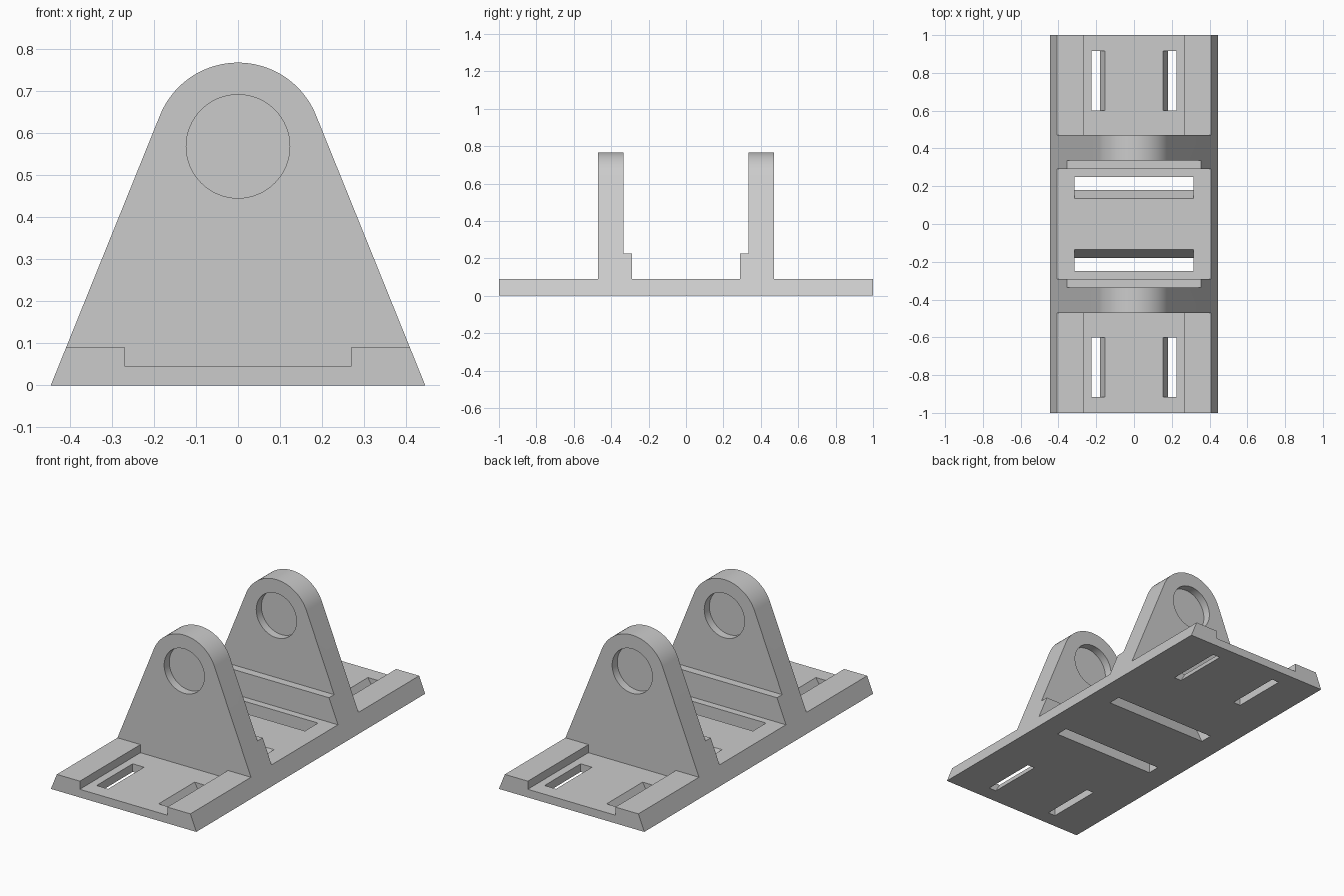
import bpy, bmesh
from math import sin, cos, pi, atan2
from mathutils import Vector

if "Cube" in bpy.data.objects:
    bpy.data.objects.remove(bpy.data.objects["Cube"])

BASE_TOP, POCKET_FLOOR = 0.09, 0.045
OUTER, INNER, LEDGE = 0.47, 0.335, 0.29      # bracket faces along y
HOLE_Z, HOLE_R, WEB = 0.568, 0.123, 0.045

grey = bpy.data.materials.new("light grey plastic")
grey.use_nodes = True
grey.diffuse_color = (0.6, 0.6, 0.6, 1)
grey.node_tree.nodes["Principled BSDF"].inputs["Base Color"].default_value = (0.6, 0.6, 0.6, 1)


def prism(name, profile, axis, start, end):
    """Extrude a closed (horizontal, z) profile along the x or y axis."""
    def place(h, z, d):
        return Vector((h, d, z)) if axis == "y" else Vector((d, h, z))
    bm = bmesh.new()
    face = bm.faces.new([bm.verts.new(place(h, z, start)) for h, z in profile])
    grown = bmesh.ops.extrude_face_region(bm, geom=[face])["geom"]
    bmesh.ops.translate(bm, verts=[v for v in grown if isinstance(v, bmesh.types.BMVert)],
                        vec=place(0, 0, end - start))
    bmesh.ops.recalc_face_normals(bm, faces=bm.faces)
    mesh = bpy.data.meshes.new(name)
    bm.to_mesh(mesh)
    bm.free()
    obj = bpy.data.objects.new(name, mesh)
    bpy.context.collection.objects.link(obj)
    return obj


def arc(radius, height, first, last, steps):
    return [(radius * cos(first + (last - first) * i / steps),
             height + radius * sin(first + (last - first) * i / steps))
            for i in range(steps + 1)]


def mirrored(half):
    """Complete a symmetric profile from its +side points."""
    return half + [(-h, z) for h, z in reversed(half)]


# Full-length body: sloping sides with a rounded crown
tilt = atan2(0.26, 0.64)
body = prism("bearing_mount", [(-0.445, 0), (0.445, 0)]
             + arc(0.2, 0.567, tilt, pi - tilt, 40), "y", -1, 1)

# Space between the brackets, with a ledge at each foot
cutters = [prism("middle_gap", mirrored([(LEDGE, BASE_TOP), (LEDGE, 0.225),
                                         (INNER, 0.225), (INNER, 1)]), "x", -0.6, 0.6)]

for s in (-1, 1):
    # Space above each end plate, with its sunken channel
    cutters.append(prism("end_gap", mirrored([(0.268, POCKET_FLOOR), (0.268, BASE_TOP),
                                              (0.6, BASE_TOP), (0.6, 1)]),
                         "y", s * OUTER, s * 1.1))
    # Cross slots in the middle plate, inner wall sloping
    cutters.append(prism("cross_slot", [(s * 0.185, -0.01), (s * 0.25, -0.01),
                                        (s * 0.25, 0.1), (s * 0.13, 0.1)], "x", -0.315, 0.315))
    # Lengthwise slots in the end plates
    for side in (-1, 1):
        cutters.append(prism("end_slot", [(side * 0.186, -0.01), (side * 0.225, -0.01),
                                          (side * 0.225, 0.055), (side * 0.149, 0.055)],
                             "y", s * 0.6, s * 0.915))
    # Round recesses on both faces of the bracket, leaving a thin web
    circle = arc(HOLE_R, HOLE_Z, 0, 2 * pi, 64)[:-1]
    cutters.append(prism("outer_recess", circle, "y", s * (OUTER - WEB), s * (OUTER + 0.05)))
    cutters.append(prism("inner_recess", circle, "y", s * (INNER - 0.05), s * (INNER + WEB)))

# Cut everything out of the body
bpy.ops.object.select_all(action="DESELECT")
bpy.context.view_layer.objects.active = body
body.select_set(True)
for cutter in cutters:
    cutter.hide_render = True
    mod = body.modifiers.new("cut", "BOOLEAN")
    mod.operation, mod.solver, mod.object = "DIFFERENCE", "EXACT", cutter
    bpy.ops.object.modifier_apply(modifier=mod.name)
    bpy.data.objects.remove(cutter)

body.data.materials.clear()
body.data.materials.append(grey)
bpy.ops.object.shade_smooth_by_angle(angle=pi / 7)
